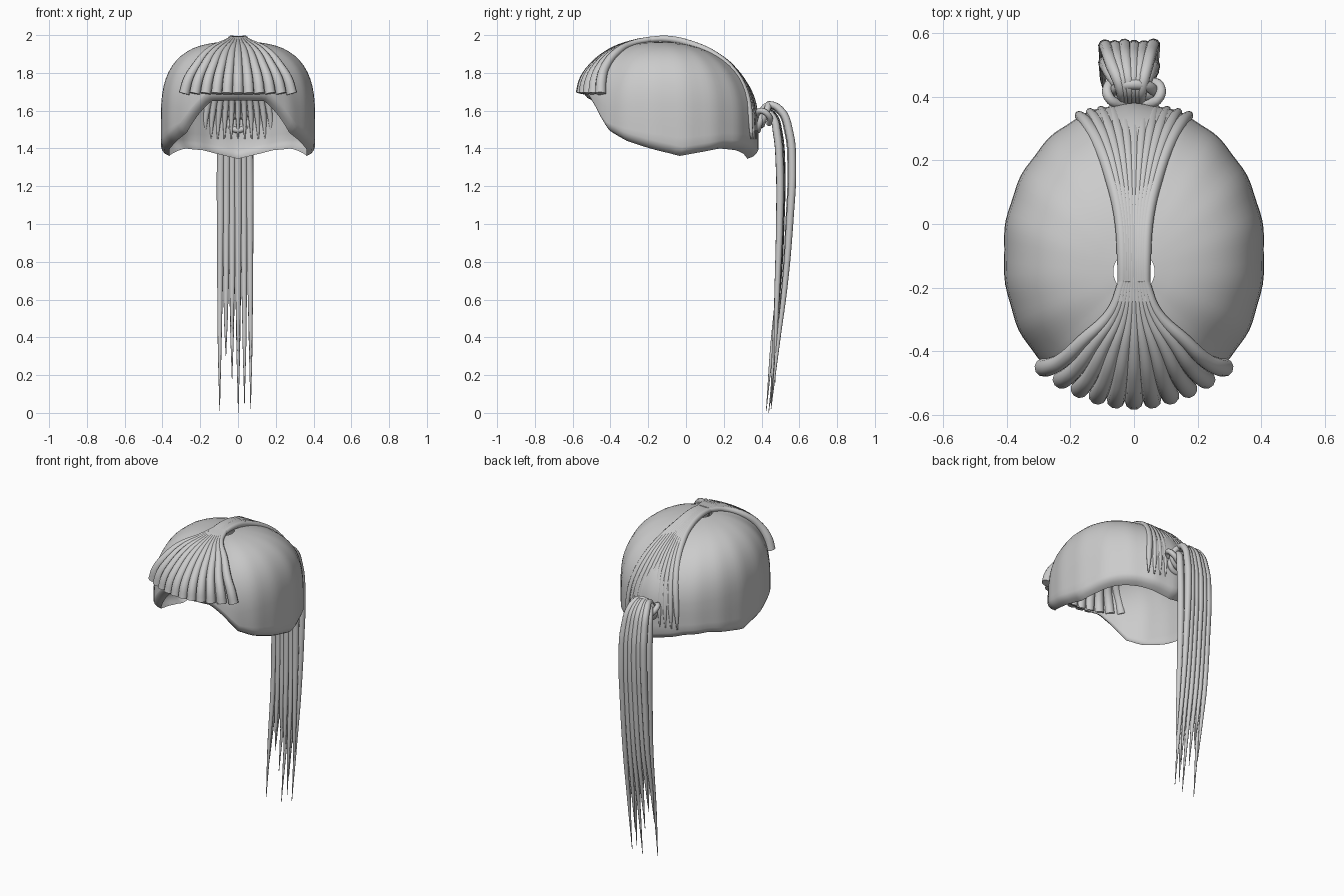
import bpy, bmesh, math, random
from mathutils import Vector

if "Cube" in bpy.data.objects:
    bpy.data.objects.remove(bpy.data.objects["Cube"])
random.seed(4)

RIM = [(0, 1.655), (20, 1.65), (32, 1.58), (45, 1.485), (60, 1.44),
       (97, 1.36), (130, 1.40), (150, 1.39), (180, 1.345)]
POLE_Y, TOP = -0.15, 1.965


def table(pts, v):
    for (a, p), (b, q) in zip(pts, pts[1:]):
        if v <= b:
            return p + (q - p) * (v - a) / (b - a)
    return pts[-1][1]


def sgn_pow(v, e):
    return math.copysign(abs(v) ** e, v)


# Scalp shell: domed cap with a crown hole, arched front and rim curled inward
def shell():
    bm = bmesh.new()
    cols = 96
    rings = []
    for i in range(cols):
        th = 2 * math.pi * i / cols
        s, c = math.sin(th), math.cos(th)
        e = 0.87 if c > 0 else 1.0
        out = Vector((0.41 * sgn_pow(s, e), -0.08 - 0.46 * sgn_pow(c, e), 0))
        pole = Vector((0, POLE_Y, 0))
        d = out - pole
        deg = math.degrees(th)
        zr = table(RIM, min(deg, 360 - deg))
        ze = max(1.55, zr + 0.05)
        n = 2.8 * s * s + 2.1 * c * c
        r0 = 0.065 / d.length
        prof = []
        p0 = math.asin(r0 ** (n / 2))
        for j in range(15):
            p = p0 + (math.pi / 2 - p0) * j / 14
            prof.append((math.sin(p) ** (2 / n), ze + (TOP - ze) * max(0, math.cos(p)) ** (2 / n)))
        for f in (0.33, 0.66, 1):
            prof.append((1.0, ze + (zr + 0.048 - ze) * f))
        prof += [(0.985, zr + 0.03), (0.95, zr + 0.012), (0.89, zr)]
        col = []
        for r, z in prof:
            flute = 1 + 0.005 * math.cos(18 * th) * r
            q = pole + d * r * flute
            col.append(bm.verts.new((q.x, q.y, z)))
        rings.append(col)
    for i in range(cols):
        a, b = rings[i], rings[(i + 1) % cols]
        for j in range(len(a) - 1):
            bm.faces.new((a[j], a[j + 1], b[j + 1], b[j]))
    bmesh.ops.recalc_face_normals(bm, faces=bm.faces[:])
    me = bpy.data.meshes.new("scalp_shell")
    bm.to_mesh(me)
    bm.free()
    me.shade_smooth()
    ob = bpy.data.objects.new("scalp_shell", me)
    bpy.context.collection.objects.link(ob)


# Group of tapered tubes, one spline per lock of hair
def locks(name, paths):
    cu = bpy.data.curves.new(name, 'CURVE')
    cu.dimensions = '3D'
    cu.bevel_depth = 1.0
    cu.bevel_resolution = 3
    cu.resolution_u = 5
    cu.use_fill_caps = True
    for path in paths:
        sp = cu.splines.new('BEZIER')
        sp.bezier_points.add(len(path) - 1)
        for bp, (x, y, z, r) in zip(sp.bezier_points, path):
            bp.co = (x, y, z)
            bp.radius = r
            bp.handle_left_type = bp.handle_right_type = 'AUTO'
    ob = bpy.data.objects.new(name, cu)
    bpy.context.collection.objects.link(ob)
    bpy.ops.object.select_all(action='DESELECT')
    ob.select_set(True)
    bpy.context.view_layer.objects.active = ob
    bpy.ops.object.convert(target='MESH')
    bpy.ops.object.shade_smooth_by_angle(angle=math.radians(50))


shell()

# Fringe: fan of blunt locks. Columns: spread x, y, z, radius
FRINGE = [(0.035, -0.18, 1.98, 0.014), (0.07, -0.28, 1.96, 0.016), (0.16, -0.40, 1.91, 0.021),
          (0.225, -0.495, 1.83, 0.025), (0.265, -0.54, 1.76, 0.028), (0.285, -0.557, 1.69, 0.029)]
ks = [i / 5 for i in range(-5, 6)]
locks("fringe", [[(k * x, y + 1.3 * (k * x) ** 2, z, r) for x, y, z, r in FRINGE] for k in ks])

# Swept-back locks over the crown, pointed at the nape
BACK = [(0.038, -0.24, 1.972, 0.013), (0.036, -0.10, 1.98, 0.018), (0.045, 0.03, 1.952, 0.019),
        (0.075, 0.16, 1.893, 0.02), (0.11, 0.26, 1.81, 0.02), (0.145, 0.33, 1.70, 0.02),
        (0.17, 0.365, 1.57, 0.016), (0.18, 0.375, 1.45, 0.004)]
locks("swept_back_locks", [[(k * x, y - 0.9 * (k * x) ** 2, z, r * (0.8 + 0.2 * abs(k)))
                            for x, y, z, r in BACK] for k in ks])

# Hair tie: coil and two side loops
for name, loc, R, r, rot in (("hair_tie", (0, 0.42, 1.58), 0.058, 0.018, 70),
                             ("hair_tie_inner", (0, 0.395, 1.55), 0.055, 0.016, 75)):
    bpy.ops.mesh.primitive_torus_add(location=loc, major_radius=R, minor_radius=r,
                                     major_segments=28, minor_segments=10,
                                     rotation=(math.radians(rot), 0, 0))
    bpy.context.object.name = name
    bpy.ops.object.shade_smooth()
locks("tie_loops", [[(s * 0.03, 0.37, 1.57, 0.015), (s * 0.08, 0.40, 1.60, 0.016),
                     (s * 0.075, 0.44, 1.57, 0.016), (s * 0.03, 0.44, 1.53, 0.015)] for s in (-1, 1)])

# Ponytail: outer and inner rows of long tapering locks
tails = []
ends = [0.24, 0.36, 0.18, 0.0, 0.16, 0.02, 0.01, 0.3, 0.35, 0.2, 0.05, 0.16]
for i, end in enumerate(ends):
    row = i // 6                      # 0 outer row, 1 inner row
    k = (i % 6) / 2.5 - 1
    x = lambda w: -0.015 * min(1, w / 0.06) + k * w
    dy = -0.065 * row + random.uniform(-0.008, 0.008)
    tip_y = 0.435 + 0.15 * end + 0.012 * k
    tails.append([
        (x(0.03), 0.38, 1.555, 0.014),
        (x(0.035), 0.435 + dy * 0.2, 1.63 + dy * 0.6, 0.018),
        (x(0.055), 0.50 + dy * 0.6, 1.605 + dy * 0.6, 0.02),
        (x(0.07), 0.55 + dy, 1.48, 0.021),
        (x(0.076), 0.564 + dy, 1.32, 0.021),
        (x(0.078), 0.55 + dy * 0.8, 1.0, 0.019),
        (x(0.08), 0.525 + dy * 0.6, 0.68, 0.015),
        (x(0.082), (0.52 + tip_y) / 2 + dy * 0.3, (0.68 + end) / 2, 0.010),
        (x(0.082), tip_y, end, 0.0015)])
locks("ponytail", tails)
